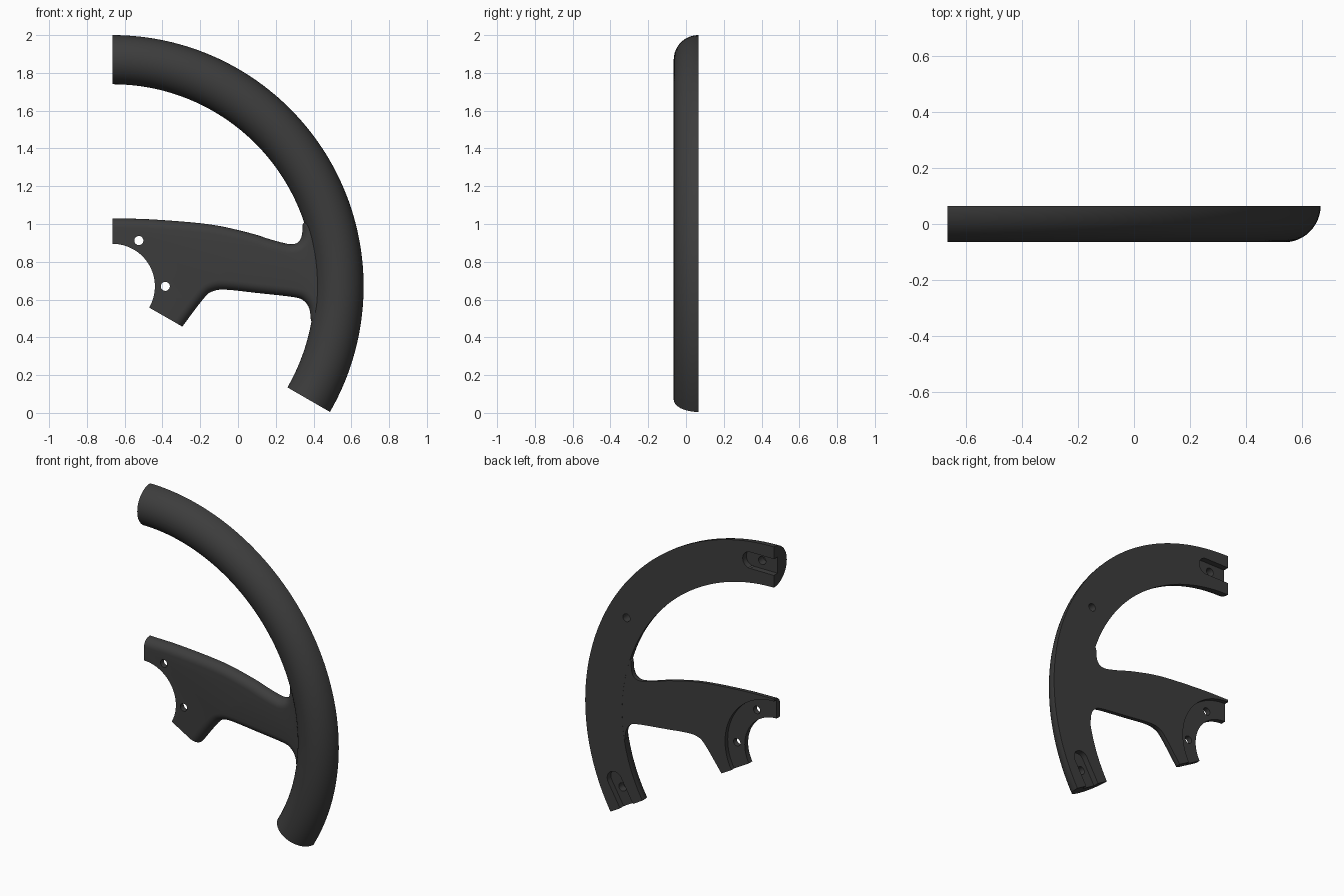
import bpy, bmesh, math
from mathutils import Vector

if "Cube" in bpy.data.objects:
    bpy.data.objects.remove(bpy.data.objects["Cube"])

CX, CZ = -0.665, 0.67            # wheel centre
BACK, TUBE, RIM_R = 0.065, 0.13, 1.2

grey = bpy.data.materials.new("dark_grey")
grey.diffuse_color = (0.046, 0.046, 0.046, 1)
grey.use_nodes = True
grey.node_tree.nodes["Principled BSDF"].inputs["Base Color"].default_value = grey.diffuse_color


def polar(r, deg):
    a = math.radians(deg)
    return (CX + r * math.cos(a), CZ + r * math.sin(a))


def finish(name, bm):
    bmesh.ops.recalc_face_normals(bm, faces=bm.faces[:])
    me = bpy.data.meshes.new(name)
    bm.to_mesh(me)
    bm.free()
    me.materials.append(grey)
    ob = bpy.data.objects.new(name, me)
    bpy.context.collection.objects.link(ob)
    return ob


def prism(name, outline, y0, y1, round_edges=0, radius=0.0):
    """Extrude an x/z outline along y, rounding the first front edges."""
    bm = bmesh.new()
    front = [bm.verts.new((x, y0, z)) for x, z in outline]
    back = [bm.verts.new((x, y1, z)) for x, z in outline]
    n = len(outline)
    bm.faces.new(front)
    bm.faces.new(back[::-1])
    for i in range(n):
        j = (i + 1) % n
        bm.faces.new((front[i], back[i], back[j], front[j]))
    bmesh.ops.recalc_face_normals(bm, faces=bm.faces[:])
    if round_edges:
        edges = [bm.edges.get((front[i], front[i + 1])) for i in range(round_edges)]
        bmesh.ops.bevel(bm, geom=edges, offset=radius, offset_type='OFFSET',
                        segments=6, profile=0.5, affect='EDGES', clamp_overlap=False)
    return finish(name, bm)


def circle(c, r, n=32):
    return [(c[0] + r * math.cos(2 * math.pi * i / n),
             c[1] + r * math.sin(2 * math.pi * i / n)) for i in range(n)]


def activate(ob):
    bpy.ops.object.select_all(action='DESELECT')
    ob.select_set(True)
    bpy.context.view_layer.objects.active = ob


def cut(ob, outline, y0, y1):
    cutter = prism("cutter", outline, y0, y1)
    cutter.hide_render = True
    mod = ob.modifiers.new("cut", 'BOOLEAN')
    mod.operation, mod.solver, mod.object = 'DIFFERENCE', 'EXACT', cutter
    activate(ob)
    bpy.ops.object.modifier_apply(modifier=mod.name)
    bpy.data.objects.remove(cutter)


def smooth_curve(pts, steps=5):
    """Catmull-Rom curve through the points."""
    p = [Vector(q) for q in pts]
    p = [2 * p[0] - p[1]] + p + [2 * p[-1] - p[-2]]
    out = []
    for i in range(1, len(p) - 2):
        a, b, c, d = p[i - 1:i + 3]
        for k in range(steps):
            t = k / steps
            out.append(tuple(0.5 * (2 * b + (c - a) * t + (2 * a - 5 * b + 4 * c - d) * t * t
                                    + (3 * b - a - 3 * c + d) * t ** 3)))
    return out + [tuple(p[-2])]


# Rim: half-round section swept through a third of a circle
bm = bmesh.new()
rings = []
for i in range(73):
    deg = -30 + 120 * i / 72
    ring = []
    for k in range(25):
        a = math.pi * k / 24
        x, z = polar(RIM_R + TUBE * math.cos(a), deg)
        ring.append(bm.verts.new((x, BACK - TUBE * math.sin(a), z)))
    rings.append(ring)
for r0, r1 in zip(rings, rings[1:]):
    for k in range(25):
        j = (k + 1) % 25
        bm.faces.new((r0[k], r0[j], r1[j], r1[k]))
bm.faces.new(rings[0])
bm.faces.new(rings[-1][::-1])
rim = finish("rim", bm)

# Joining slots and screw holes in the back of the rim
for deg, side in ((90, -1), (-30, 1)):
    a = math.radians(deg)
    along = Vector((-math.sin(a), math.cos(a))) * side
    across = Vector((math.cos(a), math.sin(a)))
    end = Vector(polar(RIM_R, deg))
    w = 0.052
    slot = [end - along * 0.05 - across * w]
    for k in range(17):
        t = math.pi * k / 16 - math.pi / 2
        slot.append(end + along * (0.168 + w * math.cos(t)) + across * w * math.sin(t))
    slot.append(end - along * 0.05 + across * w)
    cut(rim, [tuple(v) for v in slot], 0.028, 0.12)
    cut(rim, circle(end + along * 0.108, 0.026), -0.02, 0.12)
cut(rim, circle(polar(RIM_R, 30), 0.025), 0.0, 0.12)

# Spoke: curved outline flaring into the rim, rounded along its front edges
top = smooth_curve([(-0.665, 1.03), (-0.45, 1.024), (-0.15, 0.998), (0.06, 0.953),
                    (0.16, 0.922), (0.24, 0.9), (0.285, 0.893), (0.32, 0.905),
                    (0.338, 0.94), (0.343, 1.0)])
inside_rim = [(0.40, 1.06), (0.5, 1.0), (0.55, 0.67), (0.5, 0.40), (0.43, 0.42)]
bottom = smooth_curve([(0.386, 0.49), (0.378, 0.55), (0.352, 0.59), (0.30, 0.612),
                       (0.1, 0.635), (-0.06, 0.652), (-0.13, 0.645), (-0.18, 0.608),
                       (-0.295, 0.457)])
hub_arc = [polar(0.225, -30 + 120 * k / 32) for k in range(33)]
rounded = top + inside_rim + bottom
spoke = prism("spoke", rounded + hub_arc, 0.003, BACK - 0.0005,
              len(rounded) - 1, 0.05)

# Hub seat recess and bolt holes
cut(spoke, circle((CX, CZ), 0.345, 96), 0.037, 0.12)
for deg in (0, 60):
    cut(spoke, circle(polar(0.28, deg), 0.024), -0.1, 0.12)

for ob in (rim, spoke):
    activate(ob)
    bpy.ops.object.shade_smooth_by_angle(angle=math.radians(35))
